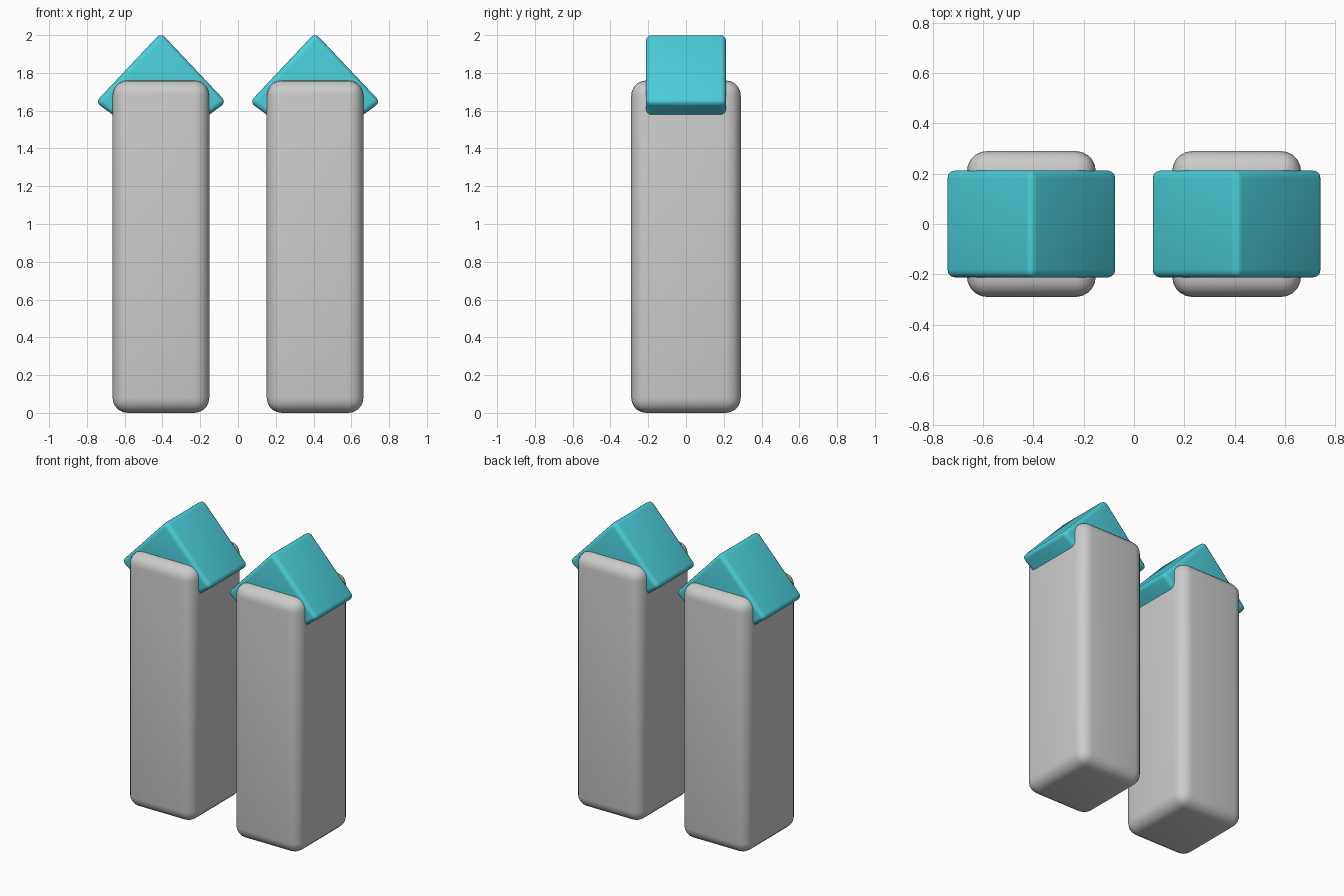
import bpy

if "Cube" in bpy.data.objects:
    bpy.data.objects.remove(bpy.data.objects["Cube"])

TOWER_X = 0.408


def finish(name, verts, faces, bevel, segments, material=None):
    """Make a mesh object with rounded edges and smooth shading."""
    mesh = bpy.data.meshes.new(name)
    mesh.from_pydata(verts, [], faces)
    obj = bpy.data.objects.new(name, mesh)
    bpy.context.collection.objects.link(obj)
    if material:
        mesh.materials.append(material)
    mod = obj.modifiers.new("rounding", 'BEVEL')
    mod.width = bevel
    mod.segments = segments
    mod.limit_method = 'NONE'
    bpy.ops.object.select_all(action='DESELECT')
    obj.select_set(True)
    bpy.context.view_layer.objects.active = obj
    bpy.ops.object.modifier_apply(modifier=mod.name)
    bpy.ops.object.shade_smooth_by_angle()
    return obj


def prism(name, profile, half_depth, x, bevel, segments, material=None):
    """Extrude an x-z profile symmetrically along y."""
    n = len(profile)
    verts = [(x + px, y, pz) for y in (-half_depth, half_depth) for px, pz in profile]
    faces = [tuple(range(n)), tuple(range(2 * n - 1, n - 1, -1))]
    faces += [(i, i + n, (i + 1) % n + n, (i + 1) % n) for i in range(n)]
    return finish(name, verts, faces, bevel, segments, material)


teal = bpy.data.materials.new("teal")
teal.diffuse_color = (0.07, 0.62, 0.70, 1)
teal.use_nodes = True
teal.node_tree.nodes["Principled BSDF"].inputs["Base Color"].default_value = teal.diffuse_color

body_profile = [(-0.256, 0), (0.256, 0), (0.256, 1.76), (-0.256, 1.76)]
roof_profile = [(0, 1.39), (0.346, 1.645), (0, 2.012), (-0.346, 1.645)]

for side, x in (("left", -TOWER_X), ("right", TOWER_X)):
    # Rounded grey block
    prism(side + "_tower", body_profile, 0.29, x, 0.08, 5)
    # Gabled cap sunk into the block
    prism(side + "_roof", roof_profile, 0.213, x, 0.03, 4, teal)
